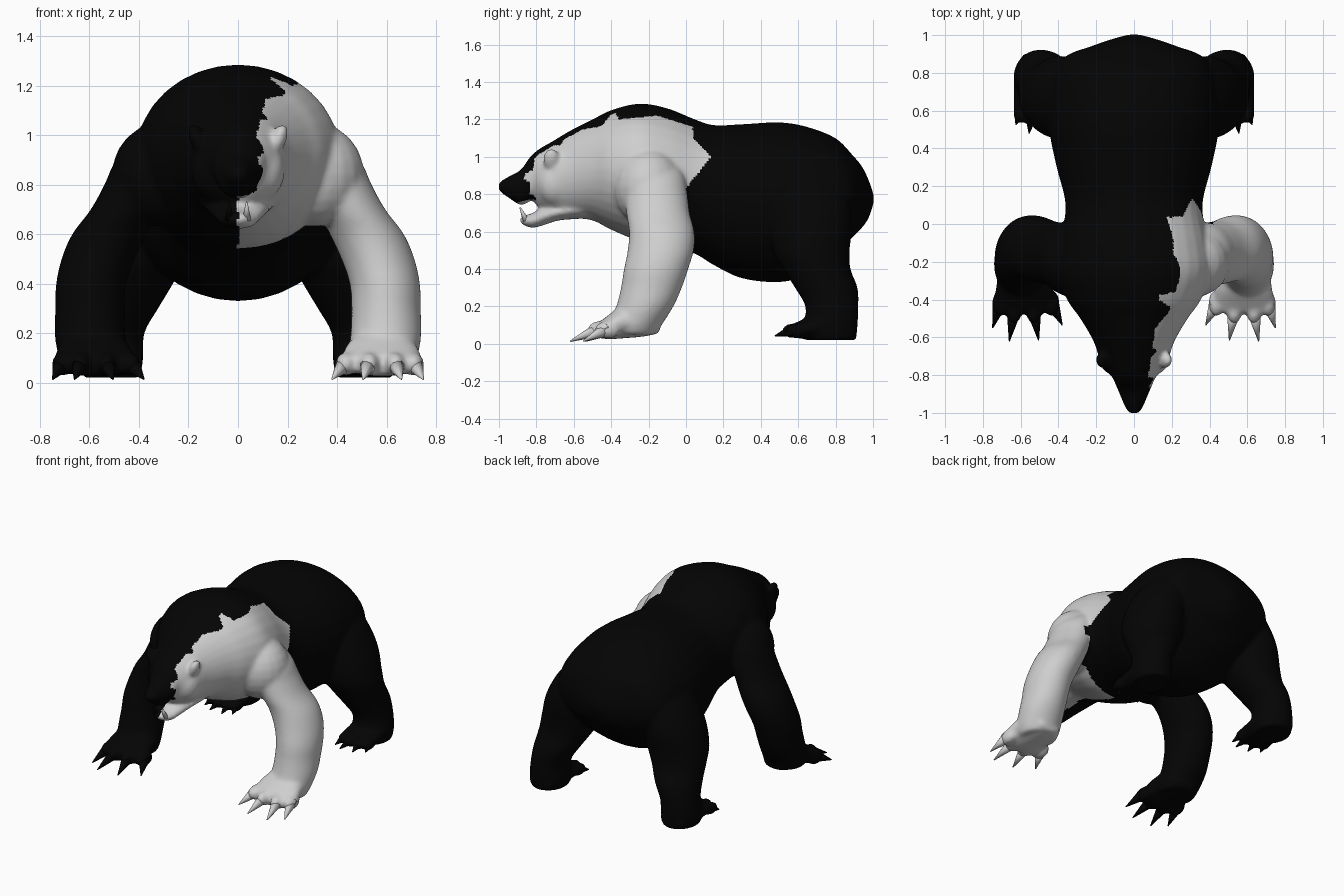
import bpy, bmesh, math
from mathutils import Vector, Matrix

if "Cube" in bpy.data.objects:
    bpy.data.objects.remove(bpy.data.objects["Cube"])


def material(name, v):
    m = bpy.data.materials.new(name)
    m.diffuse_color = (v, v, v, 1)
    m.use_nodes = True
    m.node_tree.nodes["Principled BSDF"].inputs["Base Color"].default_value = m.diffuse_color
    return m


BLACK = material("black_fur", 0.0012)
PALE = material("pale_fur", 0.62)


def spline(rows, steps=5):
    """Catmull-Rom interpolation of station rows."""
    out = []
    for i in range(len(rows) - 1):
        a, b, c, d = (rows[max(0, min(len(rows) - 1, i + k))] for k in (-1, 0, 1, 2))
        for s in range(steps):
            t = s / steps
            out.append([q + 0.5 * t * (r - p + t * (2*p - 5*q + 4*r - w + t * (3*(q - r) + w - p)))
                        for p, q, r, w in zip(a, b, c, d)])
    return out + [list(rows[-1])]


def loft(bm, rings):
    """Skin a closed tube over rings of points."""
    loops = [[bm.verts.new(p) for p in ring] for ring in rings]
    n = len(loops[0])
    faces = []
    for a, b in zip(loops, loops[1:]):
        for i in range(n):
            j = (i + 1) % n
            faces.append(bm.faces.new((a[i], a[j], b[j], b[i])))
    faces += [bm.faces.new(loops[0]), bm.faces.new(loops[-1])]
    bmesh.ops.recalc_face_normals(bm, faces=faces)


ANGLES = [2 * math.pi * i / 32 for i in range(32)]


def along_y(bm, rows, cx=0.0):
    """Stations: y, top z, bottom z, half width."""
    loft(bm, [[(cx + w * math.cos(a), y, (t + b) / 2 + (t - b) / 2 * math.sin(a)) for a in ANGLES]
              for y, t, b, w in spline(rows)])


def along_z(bm, rows, side):
    """Stations: z, centre x, centre y, radius x, radius y."""
    loft(bm, [[(side * (cx + rx * math.cos(a)), cy + ry * math.sin(a), z) for a in ANGLES]
              for z, cx, cy, rx, ry in spline(rows)])


def blob(bm, centre, radii, tilt=0.0):
    bmesh.ops.create_uvsphere(bm, u_segments=20, v_segments=12, radius=1,
                              matrix=Matrix.Translation(centre) @ Matrix.Rotation(tilt, 4, 'Y')
                              @ Matrix.Diagonal((*radii, 1)))


TORSO = [(1.003, .80, .75, .03), (.975, .88, .67, .13), (.94, .95, .62, .23), (.89, 1.01, .57, .36),
         (.8, 1.1, .47, .42),
         (.65, 1.16, .37, .45), (.5, 1.185, .33, .45), (.3, 1.175, .35, .41), (.15, 1.17, .42, .37),
         (.05, 1.2, .48, .365), (-.1, 1.26, .53, .395), (-.25, 1.285, .55, .412), (-.4, 1.25, .61, .355),
         (-.5, 1.2, .66, .285), (-.62, 1.14, .675, .215), (-.72, 1.08, .69, .18), (-.79, 1.04, .73, .135),
         (-.82, 1.01, .78, .10)]
MUZZLE = [(-.74, 1.05, .78, .13), (-.82, 1.015, .77, .11), (-.88, .935, .74, .085),
          (-.94, .9, .775, .06), (-.985, .875, .805, .04), (-1.003, .86, .825, .02)]
JAW = [(-.55, .78, .67, .15), (-.68, .75, .66, .13), (-.76, .735, .635, .105),
       (-.82, .70, .62, .08), (-.87, .685, .635, .05), (-.887, .675, .65, .025)]
FORELEG = [(1.0, .31, -.18, .06, .12), (.9, .36, -.17, .13, .16), (.8, .40, -.16, .14, .168),
           (.7, .455, -.15, .14, .17), (.6, .52, -.13, .15, .175), (.5, .565, -.135, .148, .177),
           (.4, .593, -.16, .142, .172), (.3, .598, -.185, .14, .163), (.2, .598, -.22, .143, .153),
           (.1, .585, -.27, .14, .14), (.05, .58, -.28, .12, .12)]
FOREPAW = [(-.14, .10, .06, .07), (-.22, .2, .04, .13), (-.33, .21, .03, .15),
           (-.42, .15, .025, .165), (-.47, .11, .035, .155)]
HINDLEG = [(.92, .31, .68, .06, .1), (.8, .35, .67, .13, .19), (.65, .385, .67, .178, .22),
           (.5, .41, .67, .195, .205), (.4, .437, .70, .175, .18), (.3, .47, .75, .148, .168),
           (.2, .502, .78, .124, .142), (.1, .51, .775, .128, .143), (.02, .51, .775, .115, .135)]
HINDPAW = [(.9, .10, .025, .08), (.8, .18, .02, .12), (.68, .15, .025, .128), (.6, .12, .03, .128),
           (.56, .10, .035, .118)]
# toes: root x, root y, claw tip x, claw tip y
FORETOES = [(.435, -.42, .38, -.535), (.53, -.46, .505, -.615),
            (.635, -.46, .66, -.62), (.71, -.42, .748, -.55)]
HINDTOES = [(.42, .59, .40, .51), (.475, .57, .46, .475), (.545, .57, .555, .48), (.605, .59, .625, .525)]

# Pale patch outline on the left flank, as (y, z)
PATCH = [(-.92, .5), (-.92, .75), (-.84, .775), (-.83, .86), (-.865, .88), (-.86, .91), (-.82, .93),
         (-.81, .99), (-.79, 1.045),
         (-.71, 1.06), (-.67, 1.06), (-.64, 1.13), (-.45, 1.165), (-.385, 1.25), (-.36, 1.20),
         (-.15, 1.22), (.035, 1.16), (.04, 1.10), (.135, 1.0), (-.01, .82), (.05, .65), (.06, .45),
         (.06, -.1), (-.75, -.1), (-.75, .5)]


def is_pale(p):
    if p.x < 0:
        return False
    if p.x > .42 and p.y < .12 and p.z < .85:          # whole foreleg
        return True
    if p.x < .32 and p.y > -.5 and p.z < .54:          # dark belly
        return False
    if p.x < .37 and .5 < p.z < .8 and p.y > -.05 - .6 * (.8 - p.z):  # dark flank behind foreleg
        return False
    if p.z > .77 and p.x < .075 + .25 * max(0, p.z - 1):  # dark blaze along the nose
        return False
    inside = False
    for (y1, z1), (y2, z2) in zip(PATCH, PATCH[1:] + PATCH[:1]):
        if (z1 > p.z) != (z2 > p.z) and p.y < y1 + (p.z - z1) * (y2 - y1) / (z2 - z1):
            inside = not inside
    return inside


def finish(name, mesh):
    mesh.materials.clear()
    mesh.materials.append(BLACK)
    mesh.materials.append(PALE)
    for f in mesh.polygons:
        f.material_index = int(is_pale(f.center))
        f.use_smooth = True
    ob = bpy.data.objects.new(name, mesh)
    bpy.context.collection.objects.link(ob)
    return ob


# Torso, head and limbs as overlapping volumes
bm = bmesh.new()
along_y(bm, TORSO)
along_y(bm, MUZZLE)
along_y(bm, JAW)
for s in (-1, 1):
    along_z(bm, FORELEG, s)
    along_z(bm, HINDLEG, s)
    along_y(bm, FOREPAW, s * .58)
    along_y(bm, HINDPAW, s * .51)
    for x, y, tx, ty in FORETOES:
        blob(bm, (s * x, y, .075), (.042, .07, .048))
    for x, y, tx, ty in HINDTOES:
        blob(bm, (s * x, y, .07), (.035, .06, .04))
    blob(bm, (s * .31, -.2, .84), (.2, .19, .21))                  # shoulder
    blob(bm, (s * .165, -.72, .985), (.032, .045, .065), s * .35)  # ear
    blob(bm, (s * .10, -.70, .86), (.09, .10, .12))                # cheek
mesh = bpy.data.meshes.new("volumes")
bm.to_mesh(mesh)
bm.free()
volumes = bpy.data.objects.new("volumes", mesh)
bpy.context.collection.objects.link(volumes)

# Fuse the volumes into one soft skin
rem = volumes.modifiers.new("fuse", 'REMESH')
rem.mode = 'VOXEL'
rem.voxel_size = 0.0115
soft = volumes.modifiers.new("soften", 'SMOOTH')
soft.factor = 0.5
soft.iterations = 12
dg = bpy.context.evaluated_depsgraph_get()
skin = bpy.data.meshes.new_from_object(volumes.evaluated_get(dg))
bpy.data.objects.remove(volumes)
finish("body_skin", skin)


def spikes(name, items):
    """Cones from base to tip with a base radius."""
    bm = bmesh.new()
    for base, tip, r in items:
        base, tip = Vector(base), Vector(tip)
        d = tip - base
        rot = d.to_track_quat('Z', 'Y').to_matrix().to_4x4()
        bmesh.ops.create_cone(bm, cap_ends=True, segments=10, radius1=r, radius2=.003, depth=d.length,
                              matrix=Matrix.Translation((base + tip) / 2) @ rot)
    mesh = bpy.data.meshes.new(name)
    bm.to_mesh(mesh)
    bm.free()
    finish(name, mesh)


# Claws and lower teeth
for s, side in ((-1, "right"), (1, "left")):
    spikes(side + "_front_claws", [((s * x, y, .08), (s * tx, ty, .014), .04)
                                   for x, y, tx, ty in FORETOES])
    spikes(side + "_hind_claws", [((s * x, y, .072), (s * tx, ty, .043), .032)
                                  for x, y, tx, ty in HINDTOES])
    spikes(side + "_lower_tooth", [((s * .035, -.855, .66), (s * .035, -.888, .73), .018)])
